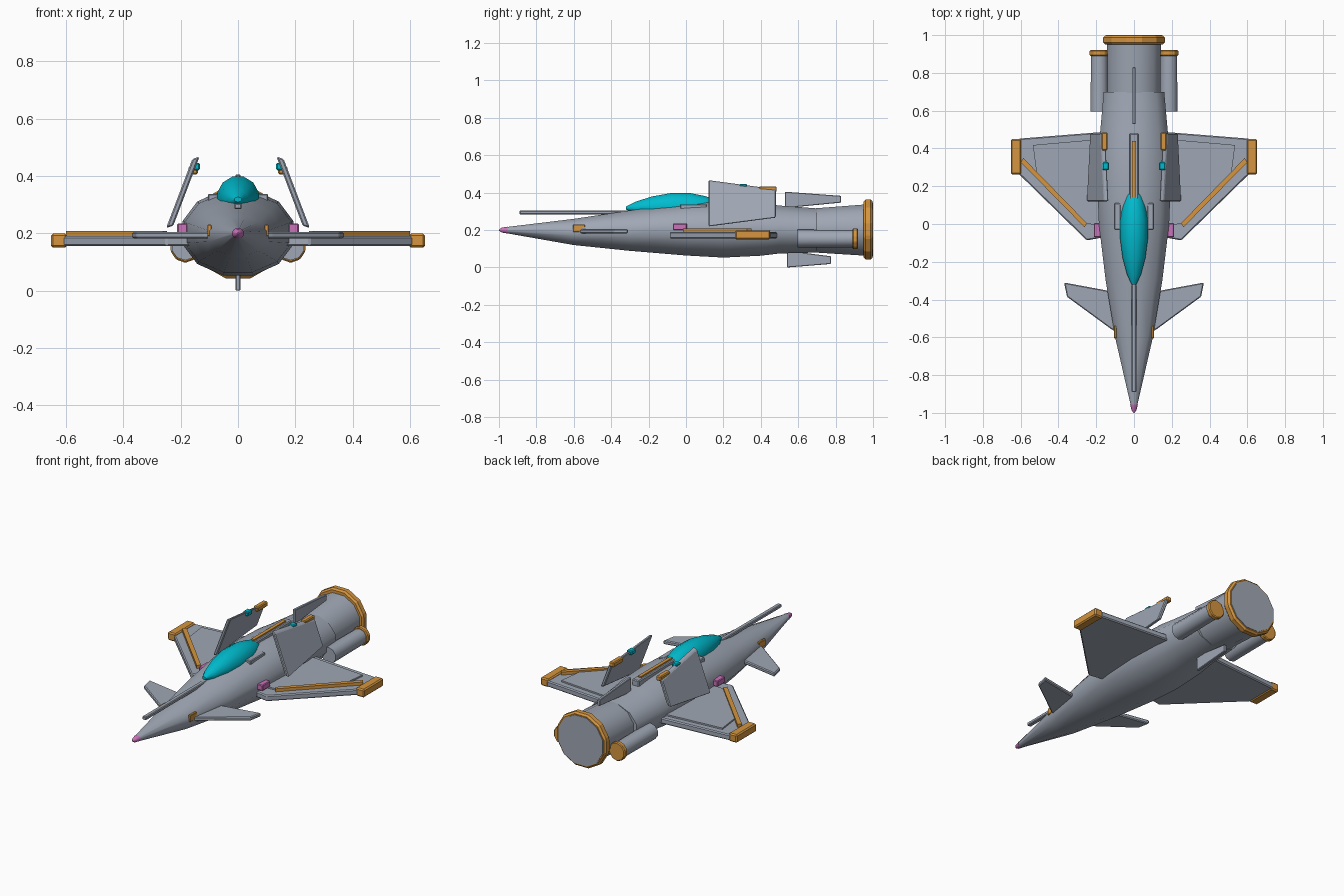
import bpy, bmesh, math
from mathutils import Vector

old = bpy.data.objects.get("Cube")
if old:
    bpy.data.objects.remove(old, do_unlink=True)


def material(name, rgb):
    m = bpy.data.materials.new(name)
    m.use_nodes = True
    m.diffuse_color = (*rgb, 1)
    bsdf = next(n for n in m.node_tree.nodes if n.type == 'BSDF_PRINCIPLED')
    bsdf.inputs["Base Color"].default_value = (*rgb, 1)
    return m


GREY = material("hull_grey", (0.35, 0.39, 0.46))
ORANGE = material("trim_orange", (0.66, 0.30, 0.05))
CYAN = material("glass_cyan", (0.0, 0.50, 0.62))
PINK = material("sensor_pink", (0.60, 0.17, 0.50))


def finish(name, bm, mat, mirror=False, bevel=0, smooth=False):
    """Turn a bmesh into an object with optional mirror, bevel and smoothing."""
    bmesh.ops.recalc_face_normals(bm, faces=bm.faces)
    me = bpy.data.meshes.new(name)
    bm.to_mesh(me)
    bm.free()
    me.materials.append(mat)
    ob = bpy.data.objects.new(name, me)
    bpy.context.collection.objects.link(ob)
    if smooth:
        bpy.ops.object.select_all(action='DESELECT')
        ob.select_set(True)
        bpy.context.view_layer.objects.active = ob
        bpy.ops.object.shade_smooth_by_angle(angle=math.radians(40))
    if bevel:
        b = ob.modifiers.new("Bevel", 'BEVEL')
        b.width = bevel
        b.segments = 1
    if mirror:
        mod = ob.modifiers.new("Mirror", 'MIRROR')
        mod.use_mirror_merge = False
    return ob


def loft(name, stations, mat, x=0, sides=12, **kw):
    """Skin rings along y; each station is (y, half width, half height, centre z)."""
    bm = bmesh.new()
    rings = []
    fit = math.cos(math.pi / sides)
    for y, w, h, z in stations:
        angles = [2 * math.pi * (i + 0.5) / sides for i in range(sides)]
        rings.append([bm.verts.new((x + w * math.cos(a) / fit, y, z + h * math.sin(a) / fit))
                      for a in angles])
    for a, b in zip(rings, rings[1:]):
        for i in range(sides):
            j = (i + 1) % sides
            bm.faces.new((a[i], a[j], b[j], b[i]))
    bm.faces.new(rings[0])
    bm.faces.new(rings[-1])
    return finish(name, bm, mat, **kw)


def prism(name, points, offset, mat, **kw):
    """Extrude a planar outline by an offset vector."""
    bm = bmesh.new()
    low = [bm.verts.new(p) for p in points]
    high = [bm.verts.new(Vector(p) + Vector(offset)) for p in points]
    n = len(points)
    bm.faces.new(low)
    bm.faces.new(high)
    for i in range(n):
        j = (i + 1) % n
        bm.faces.new((low[i], low[j], high[j], high[i]))
    return finish(name, bm, mat, **kw)


def flat(name, outline, z0, z1, mat, **kw):
    return prism(name, [(x, y, z0) for x, y in outline], (0, 0, z1 - z0), mat, **kw)


def box(name, x, y, z, mat, **kw):
    outline = [(x[0], y[0]), (x[1], y[0]), (x[1], y[1]), (x[0], y[1])]
    return flat(name, outline, z[0], z[1], mat, **kw)


def upright(name, outline, half, mat):
    """Thin centreline fin from a (y, z) outline."""
    return prism(name, [(-half, y, z) for y, z in outline], (2 * half, 0, 0), mat, bevel=0.003)


# Fuselage, nose and main nozzle
loft("fuselage", [(-0.97, 0.015, 0.015, 0.2), (-0.6, 0.1, 0.07, 0.19), (-0.3, 0.15, 0.108, 0.197),
                  (0, 0.186, 0.139, 0.203), (0.2, 0.194, 0.149, 0.202), (0.4, 0.188, 0.14, 0.203),
                  (0.5, 0.178, 0.128, 0.203), (0.7, 0.16, 0.118, 0.198)], GREY, smooth=True)
loft("nose_tip", [(-1, 0.003, 0.003, 0.2), (-0.985, 0.013, 0.013, 0.2), (-0.955, 0.021, 0.018, 0.2)],
     PINK, smooth=True)
loft("nozzle", [(0.66, 0.14, 0.116, 0.198), (0.96, 0.142, 0.137, 0.2)], GREY, smooth=True)
loft("nozzle_ring", [(0.95, 0.163, 0.16, 0.203), (0.997, 0.163, 0.16, 0.203)], ORANGE, bevel=0.01)
loft("nozzle_plate", [(0.96, 0.147, 0.144, 0.203), (1.0, 0.147, 0.144, 0.203)], GREY)

# Canopy and spine
loft("canopy", [(-0.32, 0.012, 0.008, 0.318), (-0.27, 0.036, 0.034, 0.318), (-0.18, 0.06, 0.06, 0.32),
                (-0.08, 0.073, 0.078, 0.32), (0.02, 0.073, 0.078, 0.32), (0.1, 0.06, 0.062, 0.32),
                (0.15, 0.044, 0.045, 0.32), (0.18, 0.02, 0.024, 0.325)], CYAN, smooth=True)
box("spine", (-0.024, 0.024), (0.1, 0.48), (0.32, 0.368), GREY, bevel=0.005)
box("spine_stripe", (-0.01, 0.01), (0.14, 0.44), (0.36, 0.376), ORANGE)
box("nose_probe", (-0.013, 0.013), (-0.89, -0.25), (0.284, 0.304), GREY, bevel=0.004)
box("shoulder_plates", (0.07, 0.105), (-0.03, 0.11), (0.29, 0.338), GREY, mirror=True, bevel=0.004)

# Centreline fins
upright("dorsal_fin", [(0.53, 0.318), (0.53, 0.405), (0.83, 0.383), (0.83, 0.347)], 0.009, GREY)
upright("ventral_fin", [(0.54, 0.09), (0.54, 0.0), (0.775, 0.019), (0.775, 0.06)], 0.009, GREY)

# Main wings with raised panels, stripes and tip pods
flat("wings", [(0.13, -0.065), (0.25, -0.087), (0.61, 0.265), (0.61, 0.452), (0.13, 0.49)],
     0.155, 0.19, GREY, mirror=True, bevel=0.006)
flat("wing_panels", [(0.17, -0.005), (0.25, 0.0), (0.515, 0.26), (0.535, 0.418), (0.17, 0.45)],
     0.18, 0.199, GREY, mirror=True)
flat("wing_stripes", [(0.262, -0.017), (0.6, 0.327), (0.586, 0.349), (0.248, 0.003)],
     0.188, 0.208, ORANGE, mirror=True)
box("wing_tip_pods", (0.597, 0.652), (0.262, 0.45), (0.15, 0.199), ORANGE, mirror=True, bevel=0.007)

# Forward wings and side sensors
flat("forward_wings", [(0.06, -0.59), (0.12, -0.557), (0.355, -0.385), (0.37, -0.31), (0.1, -0.36)],
     0.182, 0.205, GREY, mirror=True, bevel=0.005)
box("forward_markers", (0.092, 0.107), (-0.605, -0.54), (0.19, 0.23), ORANGE, mirror=True, bevel=0.003)
box("side_sensors", (0.175, 0.212), (-0.07, 0.005), (0.2, 0.235), PINK, mirror=True, bevel=0.004)

# Inward-leaning tail plates, with their edge lights
lean = [(0.251 - (z - 0.218) * 0.38, y, z)
        for y, z in ((0.12, 0.218), (0.12, 0.46), (0.48, 0.412), (0.48, 0.265))]
prism("tail_plates", lean, (-0.025, 0, 0.008), GREY, mirror=True, bevel=0.005)
box("tail_markers", (0.14, 0.172), (0.39, 0.485), (0.405, 0.434), ORANGE, mirror=True, bevel=0.005)
box("tail_lights", (0.133, 0.166), (0.285, 0.327), (0.419, 0.446), CYAN, mirror=True, bevel=0.005)

# Side boosters
loft("boosters", [(0.595, 0.046, 0.046, 0.154), (0.9, 0.044, 0.044, 0.154)], GREY,
     x=0.184, sides=10, smooth=True, mirror=True)
loft("booster_rings", [(0.89, 0.051, 0.054, 0.154), (0.92, 0.051, 0.054, 0.154)], ORANGE,
     x=0.184, sides=10, mirror=True, bevel=0.005)
